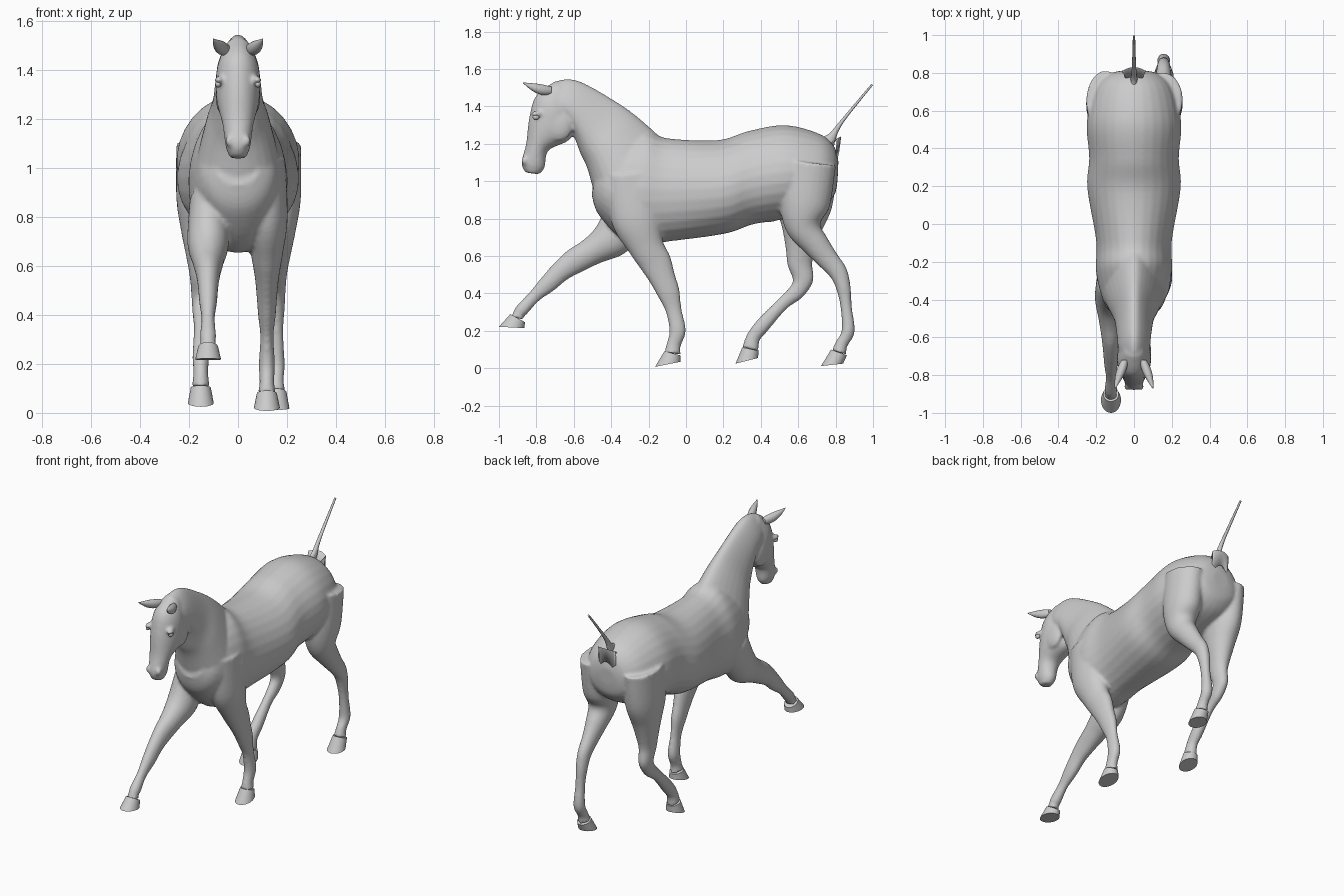
import bpy, bmesh, math
from mathutils import Vector, Matrix

if "Cube" in bpy.data.objects:
    bpy.data.objects.remove(bpy.data.objects["Cube"])

coat = bpy.data.materials.new("grey coat")
coat.diffuse_color = (0.6, 0.6, 0.6, 1)
coat.use_nodes = True
coat.node_tree.nodes["Principled BSDF"].inputs["Base Color"].default_value = coat.diffuse_color


def spline(rows, steps):
    """Smoothly interpolate rows of numbers."""
    out = []
    for i in range(len(rows) - 1):
        p = [rows[max(0, min(len(rows) - 1, i + k))] for k in (-1, 0, 1, 2)]
        for s in range(steps):
            t = s / steps
            out.append([0.5 * (2 * b + (c - a) * t + (2 * a - 5 * b + 4 * c - d) * t * t
                               + (3 * b - a - 3 * c + d) * t ** 3) for a, b, c, d in zip(*p)])
    return out + [list(rows[-1])]


def loft(bm, rows, x=0, steps=6, sides=28, taper=0.0):
    """Oval sections. Rows: front edge y z, back edge y z, half width, x shift."""
    rings = []
    for fy, fz, by, bz, w, dx in spline([(*r, 0)[:6] for r in rows], steps):
        mid = Vector((x + dx, (fy + by) / 2, (fz + bz) / 2))
        half = Vector((0, (fy - by) / 2, (fz - bz) / 2))
        ring = []
        for k in range(sides):
            a = 2 * math.pi * k / sides
            side = w * math.cos(a) * (1 - taper * math.sin(a))
            ring.append(bm.verts.new(mid + half * math.sin(a) + Vector((side, 0, 0))))
        rings.append(ring)
    for r0, r1 in zip(rings, rings[1:]):
        for k in range(sides):
            j = (k + 1) % sides
            bm.faces.new((r0[k], r0[j], r1[j], r1[k]))
    bm.faces.new(rings[0])
    bm.faces.new(rings[-1])


def ball(bm, loc, size):
    m = Matrix.Translation(loc) @ Matrix.Diagonal((*size, 1))
    bmesh.ops.create_uvsphere(bm, u_segments=20, v_segments=12, radius=1, matrix=m)


def finish(bm, name, angle=None):
    bmesh.ops.recalc_face_normals(bm, faces=bm.faces[:])
    me = bpy.data.meshes.new(name)
    bm.to_mesh(me)
    bm.free()
    me.materials.append(coat)
    ob = bpy.data.objects.new(name, me)
    bpy.context.collection.objects.link(ob)
    if angle:
        bpy.ops.object.select_all(action='DESELECT')
        ob.select_set(True)
        bpy.context.view_layer.objects.active = ob
        bpy.ops.object.shade_smooth_by_angle(angle=math.radians(angle))
    return ob


body = bmesh.new()

# Torso, rump to chest
loft(body, [(.815, 1.11, .81, 1.0, .06), (.79, 1.19, .79, .92, .14),
            (.71, 1.255, .71, .85, .21), (.53, 1.30, .54, .80, .25),
            (.34, 1.27, .36, .77, .237), (.17, 1.22, .21, .72, .247),
            (-.10, 1.23, -.08, .68, .20), (-.22, 1.27, -.29, .66, .20),
            (-.38, 1.20, -.46, .81, .155), (-.46, 1.10, -.505, .93, .09)], taper=.08)
# Neck
loft(body, [(-.13, 1.23, -.47, .85, .17), (-.26, 1.345, -.525, 1.06, .128),
            (-.38, 1.43, -.565, 1.15, .10), (-.57, 1.535, -.61, 1.27, .086),
            (-.68, 1.54, -.64, 1.32, .08), (-.75, 1.50, -.68, 1.34, .065)], taper=.35)
# Head
loft(body, [(-.70, 1.535, -.62, 1.44, .055), (-.80, 1.46, -.60, 1.33, .087),
            (-.838, 1.34, -.62, 1.225, .088), (-.855, 1.20, -.735, 1.165, .064),
            (-.88, 1.10, -.755, 1.075, .05), (-.86, 1.047, -.785, 1.037, .032)])
for s in (-1, 1):
    # Brow, cheek and nostril swellings
    ball(body, (s * .078, -.80, 1.36), (.018, .03, .017))
    ball(body, (s * .062, -.68, 1.30), (.03, .075, .085))
    ball(body, (s * .036, -.862, 1.11), (.016, .018, .024))
# Sheath
ball(body, (0, .43, .81), (.04, .075, .03))

# Half depth and half width at each leg joint, top to coronet
FRONT = ((.15, .075), (.135, .085), (.095, .065), (.085, .05), (.07, .042),
         (.06, .036), (.043, .027), (.044, .033), (.038, .03), (.045, .037))
REAR = ((.15, .10), (.142, .10), (.098, .08), (.074, .06), (.061, .045), (.052, .038),
        (.041, .034), (.032, .028), (.037, .034), (.035, .03), (.042, .037))


def leg(name, x, profile, scale, path, toe, heel):
    """Sections square to a joint path, ending in a separate hoof."""
    pts = [Vector(p) for p in path]
    rows = []
    for i, (p, (depth, width)) in enumerate(zip(pts, profile)):
        along = (pts[min(i + 1, len(pts) - 1)] - pts[max(i - 1, 0)]).normalized()
        across = Vector((along.y, -along.x)) * depth * scale
        rows.append((*(p + across), *(p - across), width))
    loft(body, rows, x)
    # Coronet tilts back from the sole
    toe, heel = Vector(toe), Vector(heel)
    tilt = Matrix.Rotation(-.45, 2) @ (heel - toe).normalized() * .045
    bm = bmesh.new()
    loft(bm, [(*(pts[-1] - tilt), *(pts[-1] + tilt), .041), (*toe, *heel, .053)], x, steps=3)
    finish(bm, name + "_hoof", 40)


leg("front_right", .118, FRONT, 1, [
    (-.28, 1.04), (-.265, .80), (-.212, .65), (-.16, .56), (-.125, .48), (-.092, .40),
    (-.066, .31), (-.045, .20), (-.066, .125), (-.072, .08)], (-.165, .008), (-.03, .035))
leg("front_left", -.122, FRONT, .8, [
    (-.30, .87), (-.39, .70), (-.505, .625), (-.60, .57), (-.67, .518), (-.74, .45),
    (-.81, .385), (-.875, .315), (-.895, .29), (-.90, .268)], (-1, .222), (-.865, .215))
leg("rear_right", .157, REAR, .95, [
    (.66, 1.10), (.635, .88), (.63, .75), (.70, .655), (.76, .58), (.815, .51),
    (.842, .43), (.856, .33), (.867, .20), (.832, .13), (.818, .085)], (.722, .012), (.84, .025))
leg("rear_left", -.152, REAR, 1.08, [
    (.65, 1.10), (.63, .88), (.62, .74), (.612, .64), (.609, .555), (.625, .475),
    (.592, .41), (.514, .342), (.41, .23), (.36, .165), (.345, .103)], (.265, .025), (.385, .055))

# Blend body and legs into one skin
ob = finish(body, "horse_body")
rm = ob.modifiers.new("blend", 'REMESH')
rm.mode = 'VOXEL'
rm.voxel_size = 0.0095
rm.use_smooth_shade = True
sm = ob.modifiers.new("soften", 'SMOOTH')
sm.factor = 0.5
sm.iterations = 5

for s, side in ((-1, "left"), (1, "right")):
    # Eyes
    bm = bmesh.new()
    ball(bm, (s * .081, -.802, 1.343), (.012, .018, .014))
    finish(bm, side + "_eye", 60)
    # Ears: pointed leaves pricked forward
    bm = bmesh.new()
    rows = []
    for i in range(7):
        t = i / 6
        r = .002 + .026 * math.sin(math.pi * (.25 + .75 * t))
        y, z = -.72 - .152 * t, 1.485 + .042 * t * t
        rows.append((y, z + r, y, z - r, r * .9, s * .053 * t))
    loft(bm, rows, s * .048, steps=2, sides=16)
    finish(bm, side + "_ear", 60)

# Raised thin tail
bm = bmesh.new()
loft(bm, [(.72, 1.235, .79, 1.17, .02), (.765, 1.255, .80, 1.225, .016),
          (.83, 1.33, .845, 1.318, .011), (.992, 1.522, 1.0, 1.514, .006)], sides=12)
finish(bm, "tail", 60)

# Arched flap behind the tail root
bm = bmesh.new()
cols = []
for i in range(-6, 7):
    x, bend = .062 * i / 6, (i / 6) ** 2
    cols.append([bm.verts.new(p) for p in (
        (x * .7, .765, 1.20), (x, .83 - .02 * bend, 1.24 - .01 * bend),
        (x, .818 - .02 * bend, 1.15 - .07 * bend))])
for a, b in zip(cols, cols[1:]):
    for k in (0, 1):
        bm.faces.new((a[k], b[k], b[k + 1], a[k + 1]))
flap = finish(bm, "tail_flap", 40)
flap.modifiers.new("thickness", 'SOLIDIFY').thickness = 0.008
